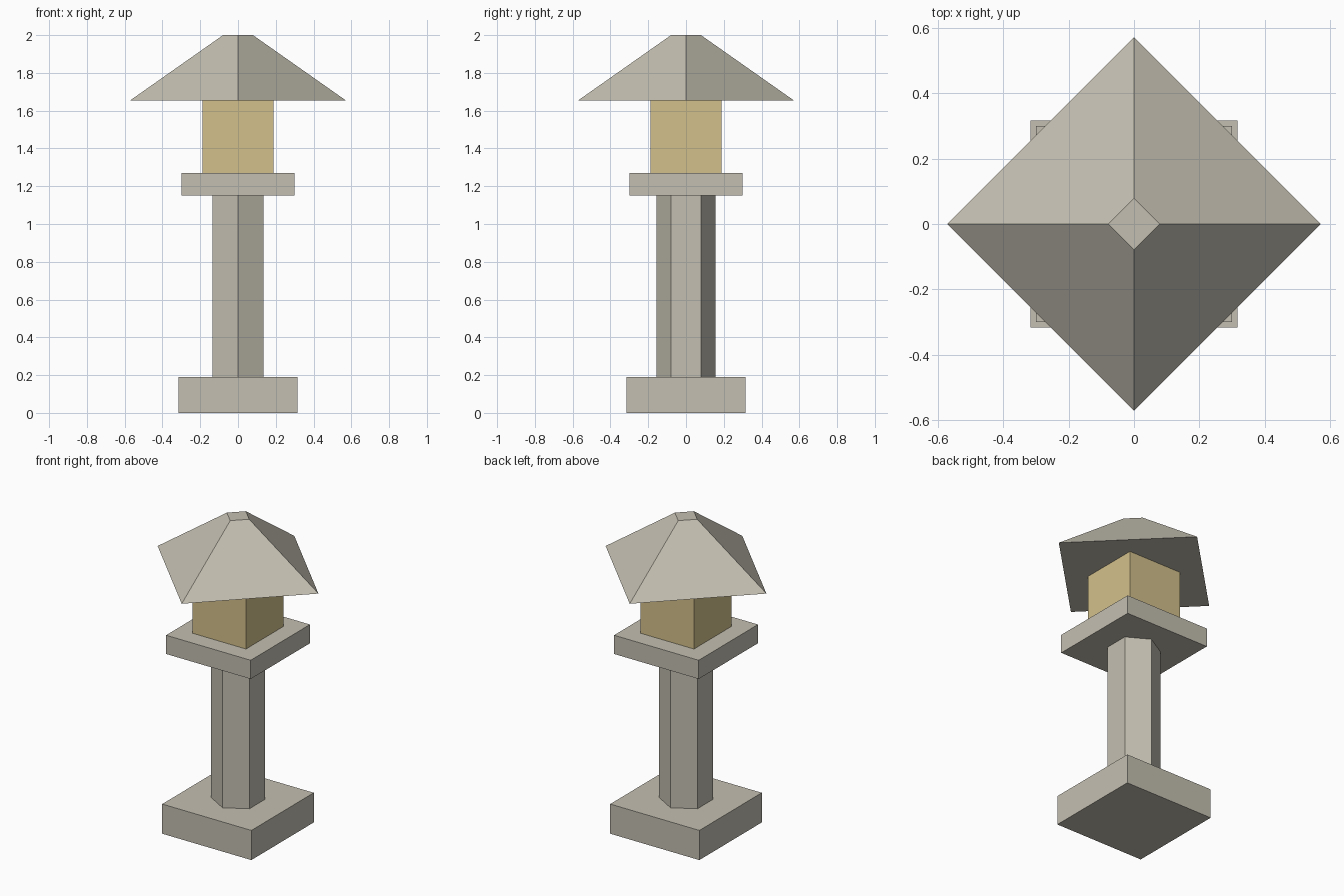
import bpy
import bmesh
from math import sin, cos, tau, pi, sqrt

if "Cube" in bpy.data.objects:
    bpy.data.objects.remove(bpy.data.objects["Cube"], do_unlink=True)


def material(name, rgb):
    mat = bpy.data.materials.new(name)
    mat.use_nodes = True
    mat.diffuse_color = (*rgb, 1)
    mat.node_tree.nodes["Principled BSDF"].inputs["Base Color"].default_value = (*rgb, 1)
    return mat


def frustum(name, sides, r_low, r_high, z_low, z_high, mat, turn=0.0):
    """Closed upright prism or frustum with its first corner on +y, turned by an angle."""
    bm = bmesh.new()
    rings = []
    for r, z in ((r_low, z_low), (r_high, z_high)):
        angles = [turn + pi / 2 + tau * i / sides for i in range(sides)]
        rings.append([bm.verts.new((r * cos(a), r * sin(a), z)) for a in angles])
    low, high = rings
    bm.faces.new(low[::-1])
    bm.faces.new(high)
    for i in range(sides):
        j = (i + 1) % sides
        bm.faces.new((low[i], low[j], high[j], high[i]))
    mesh = bpy.data.meshes.new(name)
    bm.to_mesh(mesh)
    bm.free()
    mesh.materials.append(mat)
    obj = bpy.data.objects.new(name, mesh)
    bpy.context.collection.objects.link(obj)
    return obj


def block(name, half, z_low, z_high, mat):
    """Square block aligned to the axes."""
    r = half * sqrt(2)
    return frustum(name, 4, r, r, z_low, z_high, mat, pi / 4)


stone = material("warm grey stone", (0.55, 0.52, 0.44))
glow = material("pale amber", (0.65, 0.53, 0.26))

# Base, six-sided post and platform
block("base", 0.316, 0, 0.19, stone)
frustum("post", 6, 0.157, 0.157, 0.19, 1.15, stone)
block("platform", 0.30, 1.15, 1.27, stone)

# Light box and the roof set diagonally over it
block("light_box", 0.189, 1.27, 1.655, glow)
frustum("roof", 4, 0.57, 0.079, 1.655, 2.0, stone)
